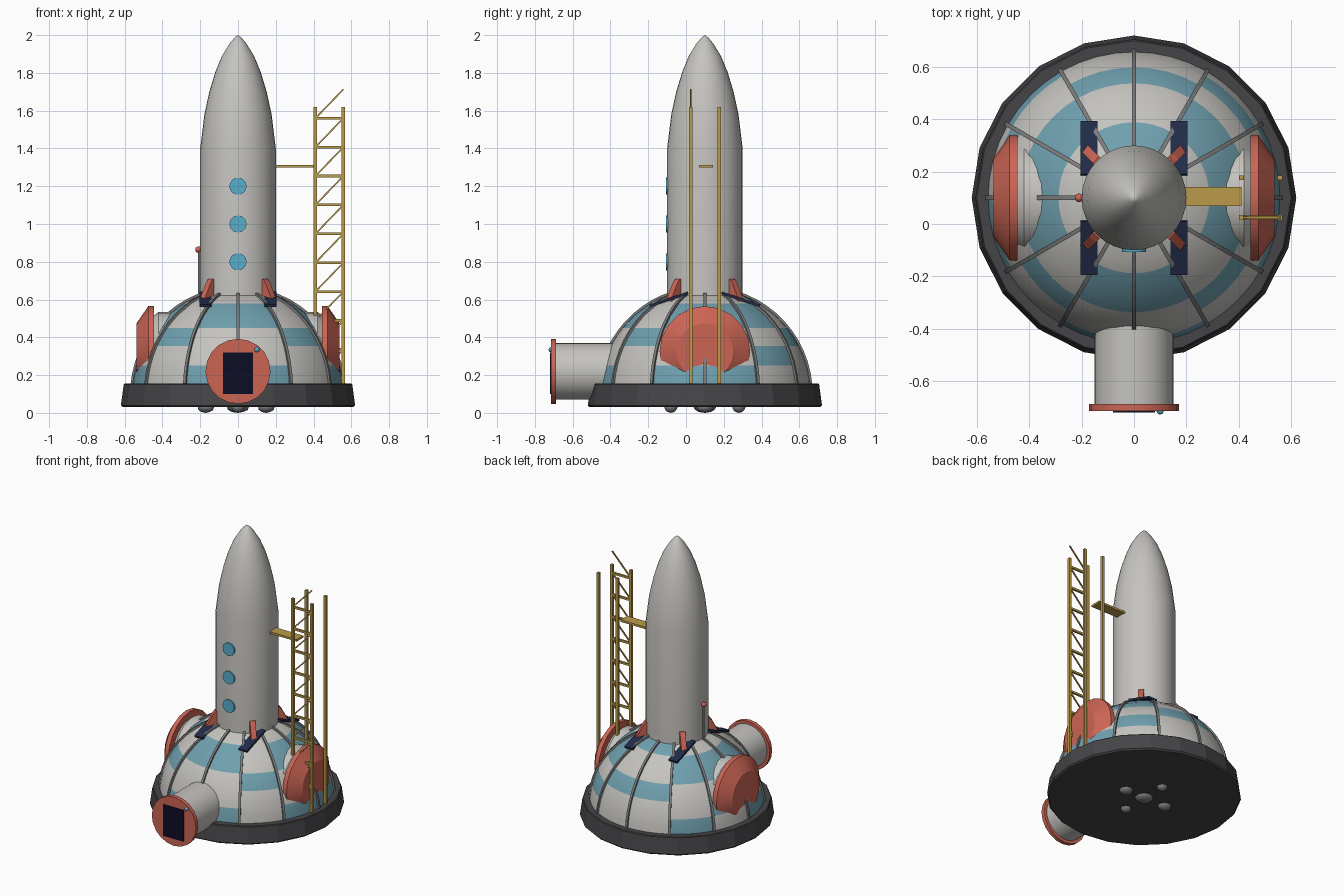
import bpy, bmesh
from math import sin, cos, pi, radians, sqrt
from mathutils import Matrix, Vector

cube = bpy.data.objects.get("Cube")
if cube:
    bpy.data.objects.remove(cube, do_unlink=True)


def material(name, r, g, b):
    m = bpy.data.materials.new(name)
    m.use_nodes = True
    m.diffuse_color = (r, g, b, 1)
    m.node_tree.nodes["Principled BSDF"].inputs["Base Color"].default_value = (r, g, b, 1)
    return m


HULL = material("light grey hull", .56, .55, .52)
TEAL = material("teal panel", .16, .35, .43)
RED = material("coral red", .6, .13, .09)
GOLD = material("scaffold gold", .5, .33, .07)
DARK = material("charcoal", .06, .06, .065)
NAVY = material("navy pad", .015, .025, .065)
DOOR = material("night blue door", .004, .004, .02)
GLASS = material("window blue", .1, .42, .6)
STEEL = material("steel grey", .2, .2, .2)

CY = .1            # centre line of dome and rocket
DOME_Z, DOME_R = .1, .56


def finish(name, bm, *mats, smooth=False):
    bmesh.ops.remove_doubles(bm, verts=bm.verts, dist=1e-5)
    bmesh.ops.recalc_face_normals(bm, faces=bm.faces)
    mesh = bpy.data.meshes.new(name)
    bm.to_mesh(mesh)
    bm.free()
    for m in mats:
        mesh.materials.append(m)
    ob = bpy.data.objects.new(name, mesh)
    bpy.context.collection.objects.link(ob)
    if smooth:
        bpy.ops.object.select_all(action='DESELECT')
        ob.select_set(True)
        bpy.context.view_layer.objects.active = ob
        bpy.ops.object.shade_smooth_by_angle(angle=radians(32))
    return ob


def lathe(name, profile, sides, mat, place, smooth=True, extra=()):
    """Revolve (radius, height) points around local z, then place."""
    bm = bmesh.new()
    rings = [[bm.verts.new((r * cos(2 * pi * i / sides), r * sin(2 * pi * i / sides), h))
              for i in range(sides)] for r, h in profile]
    for a, b in zip(rings, rings[1:]):
        for i in range(sides):
            j = (i + 1) % sides
            bm.faces.new((a[i], a[j], b[j], b[i]))
    for ring, (r, h) in ((rings[0], profile[0]), (rings[-1], profile[-1])):
        if r > .001:
            bm.faces.new(ring)
    bm.transform(place)
    return finish(name, bm, mat, *extra, smooth=smooth)


def add_box(bm, centre, size, rot=Matrix()):
    bmesh.ops.create_cube(bm, size=1, matrix=Matrix.Translation(centre) @ rot @ Matrix.Diagonal((*size, 1)))


def add_beam(bm, a, b, w):
    a, b = Vector(a), Vector(b)
    d = b - a
    add_box(bm, (a + b) / 2, (w, w, d.length), d.to_track_quat('Z', 'Y').to_matrix().to_4x4())


def add_prism(bm, points, thick, angle):
    """Radial slab with an (r, z) outline, turned about the centre line."""
    m = Matrix.Translation((0, CY, 0)) @ Matrix.Rotation(angle, 4, 'Z')
    sides = [[bm.verts.new(m @ Vector((r, s * thick / 2, z))) for r, z in points] for s in (-1, 1)]
    bm.faces.new(sides[0])
    bm.faces.new(sides[1])
    n = len(points)
    for i in range(n):
        j = (i + 1) % n
        bm.faces.new((sides[0][i], sides[0][j], sides[1][j], sides[1][i]))


def ball(name, at, r, mat, squash=1):
    bm = bmesh.new()
    bmesh.ops.create_icosphere(bm, subdivisions=2, radius=r,
                               matrix=Matrix.Translation(at) @ Matrix.Diagonal((1, 1, squash, 1)))
    return finish(name, bm, mat, smooth=True)


CENTRE = Matrix.Translation((0, CY, 0))
FRONT = Matrix.Rotation(pi / 2, 4, 'X')     # local z becomes -y

# Base ring
lathe("base_ring", [(.61, .03), (.62, .04), (.605, .15), (.6, .155), (.55, .155)], 20, DARK,
      CENTRE @ Matrix.Rotation(pi / 2, 4, 'Z'), smooth=False)

# Dome with painted panels
edges = [.15, .25, .355, .45, .58, .635, .66]
levels = []
for lo, hi in zip(edges, edges[1:]):
    levels += [lo, (lo + hi) / 2]
profile = [(sqrt(DOME_R ** 2 - (z - DOME_Z) ** 2), z) for z in levels] + [(0, .66)]
dome = lathe("dome", profile, 48, HULL, CENTRE, extra=(TEAL,))
teal_bands = ["03", "13", "24", "24", "03", "13", "03", "2", "03", "03", "2", "03"]
for f in dome.data.polygons:
    c = f.center
    a = Vector((c.x, c.y - CY)).angle_signed(Vector((1, 0)), 0) % (2 * pi)
    band = sum(c.z > e for e in edges[1:])
    f.material_index = int(str(band) in teal_bands[int(a / (pi / 6)) % 12])

# Dome ribs
bm = bmesh.new()
arc = [radians(5 + 75 * i / 12) for i in range(13)]
outline = [(.571 * cos(t), DOME_Z + .571 * sin(t)) for t in arc]
outline += [(.55 * cos(t), DOME_Z + .55 * sin(t)) for t in reversed(arc)]
for i in range(12):
    add_prism(bm, outline, .016, i * pi / 6)
finish("dome_ribs", bm, STEEL)

# Rocket
lathe("rocket_body", [(.2, .58), (.2, 1.4), (.178, 1.58), (.152, 1.7), (.12, 1.805), (.085, 1.89),
                      (.045, 1.955), (.018, 1.987), (0, 2)], 32, HULL, CENTRE)
for i in range(3):
    lathe("porthole_%d" % (i + 1), [(.045, 0), (.045, .03)], 20, GLASS,
          Matrix.Translation((0, -.077, .8 + .2 * i)) @ FRONT)

# Rocket fins and landing pads
bm = bmesh.new()
for i in range(4):
    add_prism(bm, [(.18, .71), (.205, .71), (.225, .685), (.275, .59), (.18, .59)], .036, pi / 4 + i * pi / 2)
finish("rocket_fins", bm, RED)
bm = bmesh.new()
for sx in (-1, 1):
    for sy in (-1, 1):
        add_box(bm, (sx * .172, CY + sy * .19, .601), (.066, .215, .014), Matrix.Rotation(-sy * .33, 4, 'X'))
finish("landing_pads", bm, NAVY)

# Side beacon
bm = bmesh.new()
add_beam(bm, (-.207, CY, .62), (-.207, CY, .85), .01)
finish("beacon_pole", bm, STEEL)
ball("beacon_lamp", (-.21, CY, .865), .017, RED)

# Side hatches
for side, s in (("left", 1), ("right", -1)):
    place = Matrix.Translation((0, CY, .325)) @ Matrix.Rotation(s * pi / 2, 4, 'Y')
    lathe(side + "_hatch_collar", [(.21, .25), (.21, .42), (.18, .46)], 24, HULL, place)
    lathe(side + "_hatch_cover", [(.24, .445), (.24, .475), (.15, .537)], 20, RED, place)

# Entrance tunnel
tunnel = Matrix.Translation((0, 0, .22)) @ FRONT
lathe("entrance_tunnel", [(.15, .3), (.15, .7)], 32, HULL, tunnel)
lathe("entrance_flange", [(.172, .687), (.172, .714)], 20, RED, tunnel)
bm = bmesh.new()
add_box(bm, (0, -.716, .21), (.16, .008, .22))
finish("entrance_door", bm, DOOR)
ball("door_knob", (.1, -.714, .335), .014, GLASS)

# Service tower
bm = bmesh.new()
X0, X1, Y0, Y1, STEP = .41, .558, .025, .177, .153
for x in (X0, X1):
    for y in (Y0, Y1):
        add_beam(bm, (x, y, .15), (x, y, 1.62), .018)
for i in range(10):
    z = .183 + STEP * i
    add_beam(bm, (X0, Y0, z), (X1, Y0, z), .014)
    add_beam(bm, (X0, Y0, z), (X1, Y0, z + STEP), .008)
finish("service_tower", bm, GOLD)
bm = bmesh.new()
add_box(bm, (.3, .105, 1.305), (.22, .074, .014))
finish("access_arm", bm, GOLD)

# Lumps under the base
for i, (x, y, r) in enumerate([(0, CY, .06), (-.17, CY, .045), (.15, CY, .045), (0, .28, .035), (0, -.08, .035)]):
    ball("base_lump_%d" % (i + 1), (x, y, .03), r, STEEL, squash=.03 / r)
